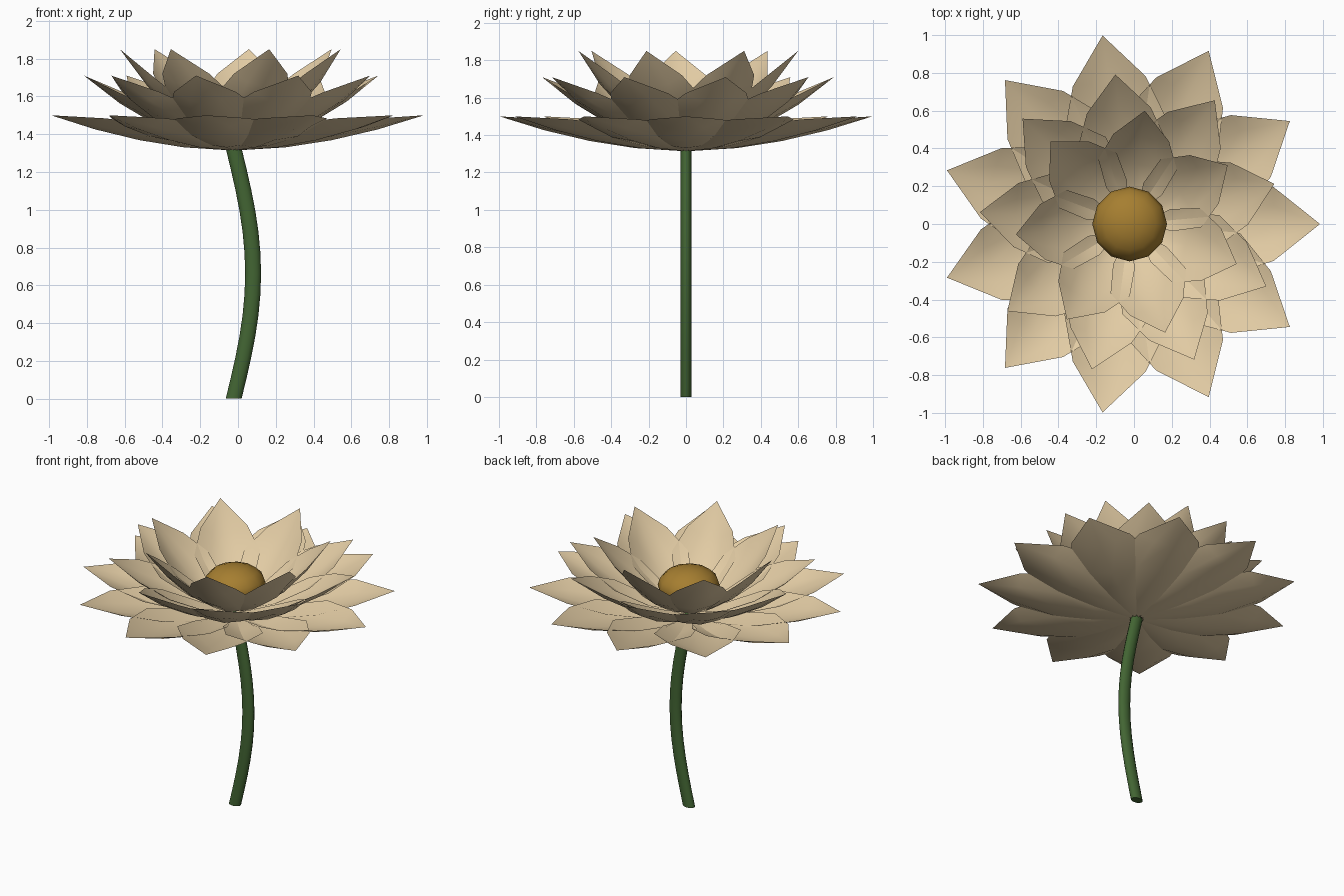
import bpy, bmesh, math
from mathutils import Matrix, Vector

cube = bpy.data.objects.get("Cube")
if cube:
    bpy.data.objects.remove(cube)

CX = -0.023      # flower axis
TOP = 1.315      # top of the stem


def material(name, rgb):
    m = bpy.data.materials.new(name)
    m.use_nodes = True
    m.diffuse_color = (*rgb, 1)
    bsdf = next(n for n in m.node_tree.nodes if n.type == 'BSDF_PRINCIPLED')
    bsdf.inputs["Base Color"].default_value = (*rgb, 1)
    return m


def finish(name, bm, mat, angle=50):
    me = bpy.data.meshes.new(name)
    bm.to_mesh(me)
    bm.free()
    ob = bpy.data.objects.new(name, me)
    bpy.context.collection.objects.link(ob)
    me.materials.append(mat)
    bpy.ops.object.select_all(action='DESELECT')
    ob.select_set(True)
    bpy.context.view_layer.objects.active = ob
    bpy.ops.object.shade_smooth_by_angle(angle=math.radians(angle))
    return ob


cream = material("cream petal", (0.76, 0.60, 0.37))
ochre = material("ochre centre", (0.38, 0.21, 0.03))
green = material("stem green", (0.055, 0.13, 0.033))


# Cupped petal: widest halfway, pointed tip, curling upward
def add_petal(bm, length, half_width, base, rise, cup, angle, rows=4, cols=4):
    turn = Matrix.Rotation(angle, 3, 'Z')
    start = 0.03
    grid = []
    for i in range(rows + 1):
        t = i / rows
        w = half_width * math.sin(math.pi * t)
        r = start + (length - start) * t
        z = base + rise * t ** 1.8
        if i in (0, rows):
            grid.append([bm.verts.new(turn @ Vector((r, 0, z)) + Vector((CX, 0, 0)))])
            continue
        row = []
        for j in range(cols + 1):
            s = 2 * j / cols - 1
            p = turn @ Vector((r, s * w, z + cup * w * s * s))
            row.append(bm.verts.new(p + Vector((CX, 0, 0))))
        grid.append(row)
    for a, b in zip(grid, grid[1:]):
        for j in range(cols):
            ring = [a[min(j, len(a) - 1)], b[min(j, len(b) - 1)],
                    b[min(j + 1, len(b) - 1)], a[min(j + 1, len(a) - 1)]]
            bm.faces.new(list(dict.fromkeys(ring))).normal_update()
    bm.normal_update()


# Three rings of petals: count, length, half width, base, rise, cup
rings = {
    "outer_petals": (11, 1.008, 0.275, TOP, 0.185, 0.30),
    "middle_petals": (9, 0.795, 0.24, TOP + 0.03, 0.365, 0.36),
    "inner_petals": (7, 0.605, 0.21, TOP + 0.06, 0.475, 0.42),
}
for k, (name, (n, *shape)) in enumerate(rings.items()):
    bm = bmesh.new()
    for i in range(n):
        add_petal(bm, *shape, k * 0.27 + i * math.tau / n)
    for f in bm.faces:
        if f.normal.z < 0:
            f.normal_flip()
    finish(name, bm, cream)

# Flattened round centre
bm = bmesh.new()
bmesh.ops.create_uvsphere(bm, u_segments=12, v_segments=8, radius=0.198)
bmesh.ops.scale(bm, vec=(1, 1, 0.65), verts=bm.verts)
bmesh.ops.translate(bm, vec=(CX, 0, 1.53), verts=bm.verts)
finish("flower_centre", bm, ochre)

# Bowed stem with an oval section
bm = bmesh.new()
SIDES, STEPS = 12, 12
loops = []
for i in range(STEPS + 1):
    t = i / STEPS
    x = CX + 0.103 * math.sin(math.pi * t)
    loops.append([bm.verts.new((x + 0.042 * math.cos(a), 0.029 * math.sin(a), (TOP + 0.01) * t))
                  for a in (math.tau * j / SIDES for j in range(SIDES))])
for a, b in zip(loops, loops[1:]):
    for j in range(SIDES):
        k = (j + 1) % SIDES
        bm.faces.new((a[j], a[k], b[k], b[j]))
bm.faces.new(loops[0][::-1])
bm.faces.new(loops[-1])
finish("stem", bm, green)
